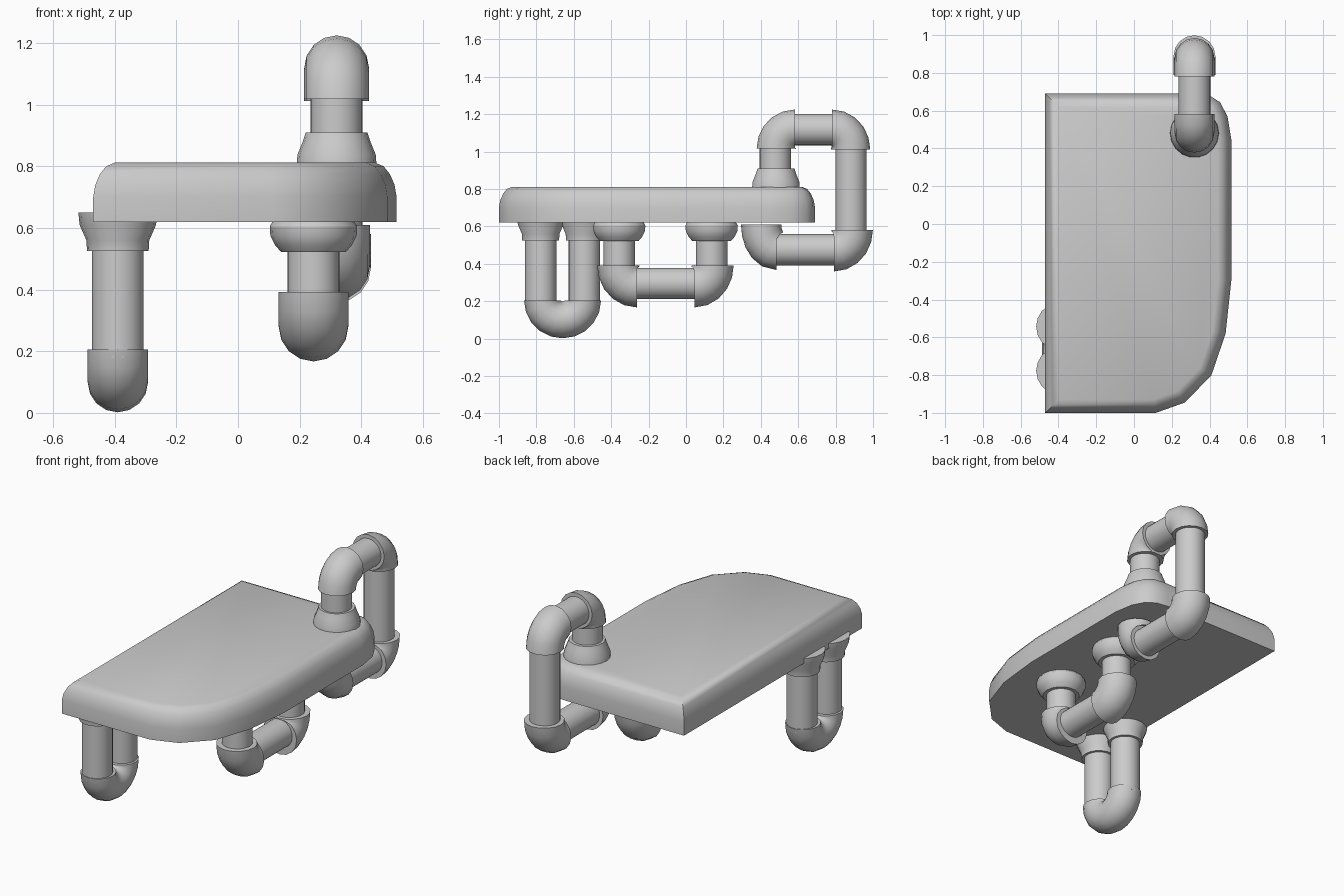
import bpy, bmesh
from math import sin, cos, pi
from mathutils import Vector

if "Cube" in bpy.data.objects:
    bpy.data.objects.remove(bpy.data.objects["Cube"])


def finish(name, rings, angle=40):
    """Skin a list of closed rings, cap both ends, shade smooth."""
    bm = bmesh.new()
    loops = [[bm.verts.new(p) for p in ring] for ring in rings]
    n = len(loops[0])
    for lo, hi in zip(loops, loops[1:]):
        for i in range(n):
            j = (i + 1) % n
            bm.faces.new((lo[i], lo[j], hi[j], hi[i]))
    bm.faces.new(loops[0][::-1])
    bm.faces.new(loops[-1])
    bmesh.ops.recalc_face_normals(bm, faces=bm.faces)
    mesh = bpy.data.meshes.new(name)
    bm.to_mesh(mesh)
    bm.free()
    ob = bpy.data.objects.new(name, mesh)
    bpy.context.collection.objects.link(ob)
    bpy.ops.object.select_all(action='DESELECT')
    ob.select_set(True)
    bpy.context.view_layer.objects.active = ob
    bpy.ops.object.shade_smooth_by_angle(angle=angle * pi / 180)
    return ob


def circle(x, y, z, r, ny, nz, sides):
    """Circle spanned by the x axis and a direction in the yz plane."""
    out = []
    for i in range(sides):
        a = 2 * pi * i / sides
        out.append((x + r * cos(a), y + r * sin(a) * ny, z + r * sin(a) * nz))
    return out


def pipe(name, x, p, q, r=0.084):
    d = (Vector(q) - Vector(p)).normalized()
    finish(name, [circle(x, y, z, r, d[1], -d[0], 32) for y, z in (p, q)])


def arc(name, x, start, end, r, sweep=pi / 2, steps=5):
    """Bend that starts vertically and, after 90 degrees, arrives at end."""
    a, b = start[0] - end[0], end[1] - start[1]
    rings = []
    for i in range(steps + 1):
        t = sweep * i / steps
        d = Vector((-a * sin(t), b * cos(t))).normalized()
        rings.append(circle(x, end[0] + a * cos(t), start[1] + b * sin(t),
                            r, d[1], -d[0], 16))
    finish(name, rings)


def flange(name, x, y, profile):
    finish(name, [circle(x, y, z, r, 1, 0, 18) for z, r in profile], 30)


# Slab: rounded outline, inset toward the top for a soft edge
outline = [Vector(p) for p in (
    (-0.47, -1), (0.115, -1), (0.27, -0.945), (0.41, -0.80), (0.485, -0.58),
    (0.515, -0.3), (0.515, 0.45), (0.495, 0.57), (0.455, 0.645),
    (0.40, 0.68), (0.33, 0.69), (-0.47, 0.69))]


def inset(d, z):
    out, n = [], len(outline)
    for i, p in enumerate(outline):
        e1 = (p - outline[i - 1]).normalized()
        e2 = (outline[(i + 1) % n] - p).normalized()
        n1, n2 = Vector((-e1.y, e1.x)), Vector((-e2.y, e2.x))
        q = p + (n1 + n2) * d / (1 + n1.dot(n2))
        out.append((q.x, q.y, z))
    return out


finish("slab", [inset(d, z) for d, z in (
    (0, 0.62), (0, 0.70), (0.007, 0.74), (0.022, 0.775),
    (0.042, 0.80), (0.07, 0.812))])

# Front U-shaped pipe leg
for i, y in enumerate((-0.777, -0.543)):
    pipe(f"front_leg_pipe_{i}", -0.39, (y, 0.18), (y, 0.64))
    flange(f"front_leg_flange_{i}", -0.39, y,
           ((0.525, 0.1), (0.56, 0.102), (0.61, 0.124), (0.65, 0.128)))
arc("front_leg_bend", -0.39, (-0.768, 0.205), (-0.66, 0.1), 0.098, pi, 10)

# Middle pipe loop under the slab
for i, (y, s, e) in enumerate(((-0.357, -0.362, -0.262), (0.137, 0.142, 0.045))):
    pipe(f"middle_pipe_{i}", 0.245, (y, 0.37), (y, 0.63))
    flange(f"middle_flange_{i}", 0.245, y,
           ((0.522, 0.105), (0.545, 0.125), (0.575, 0.14),
            (0.605, 0.142), (0.635, 0.125)))
    arc(f"middle_elbow_{i}", 0.245, (s, 0.392), (e, 0.28), 0.113)
pipe("middle_crossbar", 0.245, (-0.3, 0.295), (0.09, 0.295))

# Rear pipe loop from the top of the slab around to its underside
X = 0.32
flange("rear_flange", X, 0.481,
       ((0.80, 0.13), (0.838, 0.127), (0.88, 0.11), (0.91, 0.1)))
pipe("rear_riser", X, (0.478, 0.9), (0.478, 1.05))
arc("rear_elbow_top_front", X, (0.483, 1.018), (0.583, 1.12), 0.105)
pipe("rear_top_bar", X, (0.55, 1.118), (0.82, 1.118))
arc("rear_elbow_top_back", X, (0.88, 1.012), (0.78, 1.12), 0.105)
pipe("rear_drop", X, (0.882, 0.55), (0.882, 1.05))
arc("rear_elbow_low_back", X, (0.888, 0.58), (0.79, 0.47), 0.111)
pipe("rear_low_bar", X, (0.45, 0.475), (0.83, 0.475))
arc("rear_elbow_low_front", X, (0.402, 0.61), (0.483, 0.475), 0.108)
